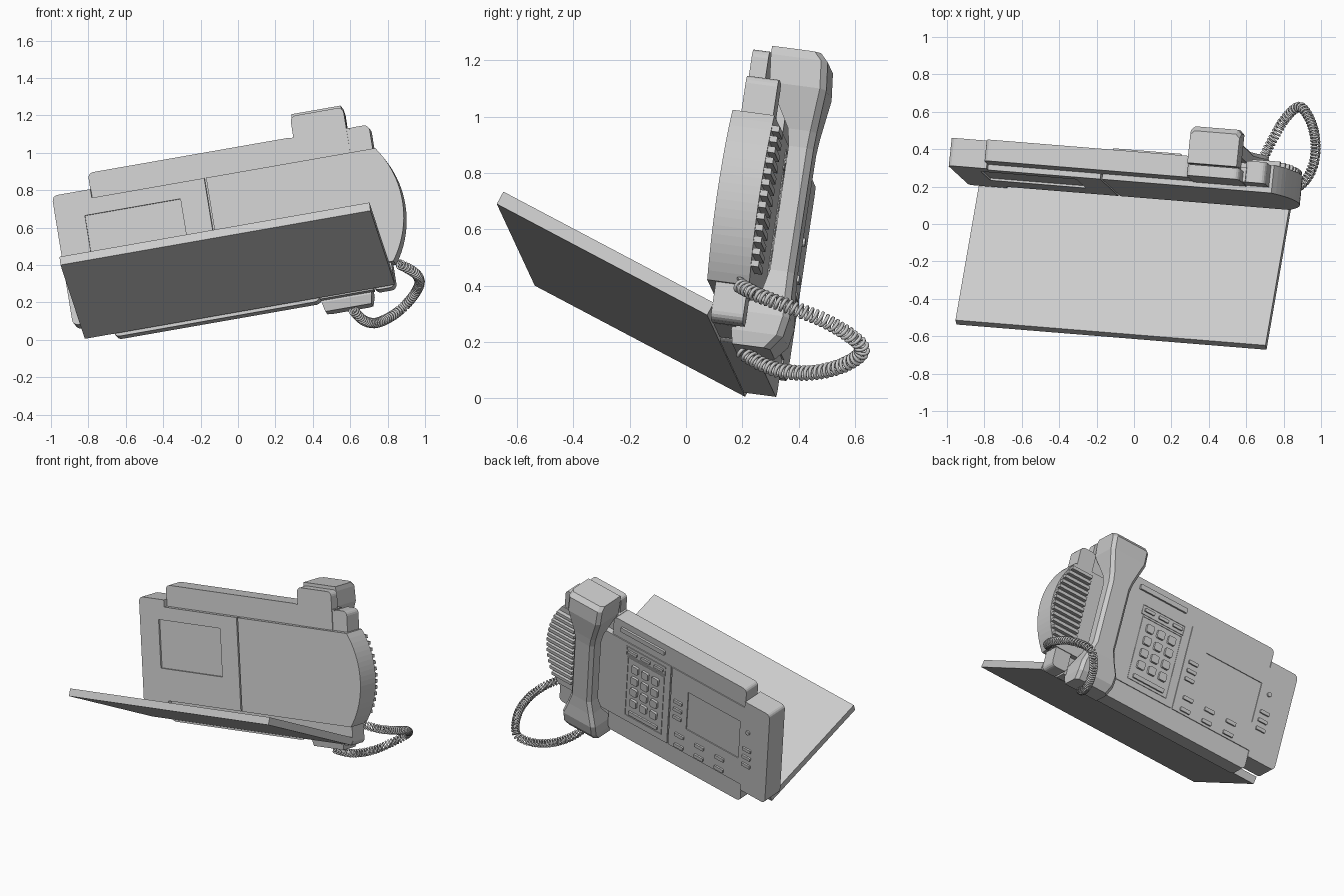
import bpy, bmesh, math
from mathutils import Vector, Matrix

if "Cube" in bpy.data.objects:
    bpy.data.objects.remove(bpy.data.objects["Cube"])

# Tilted frame of the phone: a = along its width, b = up its face, c = towards the keypad
U = Vector((.982, -.08, .172)).normalized()
V = Vector((-.159, .146, .976))
V = (V - U * V.dot(U)).normalized()
N = V.cross(U)
TILT = Matrix((U, N, V)).transposed().to_4x4()


def add(name, bm):
    bmesh.ops.recalc_face_normals(bm, faces=bm.faces)
    me = bpy.data.meshes.new(name)
    bm.to_mesh(me)
    bm.free()
    ob = bpy.data.objects.new(name, me)
    ob.matrix_world = TILT
    bpy.context.collection.objects.link(ob)
    return ob


def loft(name, rings):
    """Closed skin through rings of (a, b, c) points."""
    bm = bmesh.new()
    vs = [[bm.verts.new((a, c, b)) for a, b, c in r] for r in rings]
    n = len(vs[0])
    for r, s in zip(vs, vs[1:]):
        for i in range(n):
            j = (i + 1) % n
            bm.faces.new((r[i], r[j], s[j], s[i]))
    bm.faces.new(vs[0])
    bm.faces.new(vs[-1])
    return add(name, bm)


def prism(name, outline, c0, c1):
    return loft(name, [[(a, b, c) for a, b in outline] for c in (c0, c1)])


def corner(x, y, r, start, n=4):
    return [(x + r * math.cos(start + i * math.pi / 2 / n),
             y + r * math.sin(start + i * math.pi / 2 / n)) for i in range(n + 1)]


def rounded(a0, a1, b0, b1, r):
    if r == 0:
        return [(a0, b0), (a1, b0), (a1, b1), (a0, b1)]
    q = math.pi / 2
    return (corner(a1 - r, b1 - r, r, 0) + corner(a0 + r, b1 - r, r, q)
            + corner(a0 + r, b0 + r, r, 2 * q) + corner(a1 - r, b0 + r, r, 3 * q))


def slab(name, a0, a1, b0, b1, c0, c1, r=0):
    return prism(name, rounded(a0, a1, b0, b1, r), c0, c1)


def button(name, a, b, w, h, c0=.25, c1=.267):
    return slab(name, a - w / 2, a + w / 2, b - h / 2, b + h / 2, c0, c1, min(w, h) * .2)


def arc_a(b):
    """Right edge of the body, a shallow arc."""
    return .982 - .53 + math.sqrt(max(.53 ** 2 - (b - .6) ** 2, 0))


# Stand plate, at 20 degrees to the phone
plate = [(-.68, .463), (.122, .166), (.139, .213), (-.663, .510)]
loft("stand_plate", [[(a, b, c) for c, b in plate] for a in (-.82, .868)])

# Body: core bar, display half, keypad half with arc end
slab("core_bar", -.663, .458, .15, 1.048, .135, .25, .03)
slab("right_tab", .75, .867, .156, 1.044, .135, .25, .03)
left = (corner(-.84, .925, .03, math.pi / 2) + corner(-.84, .275, .03, math.pi)
        + [(-.66, .245), (-.66, .29), (-.048, .29), (-.048, .908), (-.66, .908), (-.66, .955)])
display_half = prism("display_half", left, .105, .256)
arc = [(arc_a(.29 + .618 * i / 20), .29 + .618 * i / 20) for i in range(21)]
prism("keypad_half", [(-.038, .908), (-.038, .29)] + arc, .105, .256)

# Recesses for underside label panel and screen
for name, dims in (("panel_cutter", (-.712, -.192, .50, .82, .05, .117)),
                   ("screen_cutter", (-.63, -.19, .485, .78, .242, .3))):
    cutter = slab(name, *dims)
    cutter.hide_render = True
    cutter.hide_viewport = True
    cutter.display_type = 'WIRE'
    mod = display_half.modifiers.new(name, 'BOOLEAN')
    mod.object = cutter
    mod.solver = 'EXACT'

# Handset cradle
slab("cradle_back", .457, .745, .30, 1.16, .13, .19, .03)
slab("cradle_top", .445, .76, .85, 1.045, .135, .215)
slab("cradle_bottom", .458, .75, .16, .32, .135, .215)

# Speaker grille slats
for i in range(13):
    b = .365 + i * .041
    slab("grille_slat", .755, arc_a(b) - .008, b - .011, b + .011, .24, .283)

# Handset: stations of (b, half width, inner c, outer c)
stations = [(.10, .125, .21, .345), (.15, .136, .20, .385), (.22, .136, .215, .398),
            (.31, .105, .285, .39), (.39, .082, .30, .386), (.84, .082, .30, .388),
            (.90, .092, .29, .392), (1.05, .136, .205, .408), (1.15, .138, .195, .398),
            (1.18, .134, .195, .37)]
rings = []
for b, w, c0, c1 in stations:
    k = .022
    rings.append([(.595 + s, b, c) for s, c in
                  ((-w, c0), (w, c0), (w, c1 - k), (w - k, c1), (k - w, c1), (-w, c1 - k))])
loft("handset", rings)

# Keypad, function keys and soft keys
for a in (.08, .165, .25):
    for b in (.73, .64, .55, .46):
        button("dial_key", a, b, .056, .056, .25, .272)
for a in (.06, .17, .28):
    button("line_key", a, .845, .075, .022)
button("keypad_bar", .165, .37, .24, .03)
button("label_bar", .205, .985, .37, .034, .245, .264)
for a in (-.14, -.31, -.48):
    for b in (.405, .32):
        button("menu_key", a, b, .075, .026)
for i in range(3):
    button("soft_key_inner", -.115, .66 - i * .062, .07, .024)
    button("soft_key_outer", -.70, .588 - i * .062, .07, .024)
prism("indicator_light", [(-.70 + .016 * math.cos(t * math.pi / 6),
                           .726 + .016 * math.sin(t * math.pi / 6)) for t in range(12)], .25, .266)

# Thin frames around keypad and line keys
for a0, a1, b0, b1 in ((.005, .335, .81, .88), (.01, .32, .335, .80)):
    for f in ((a0, a1, b1 - .005, b1), (a0, a1, b0, b0 + .005),
              (a0, a0 + .005, b0, b1), (a1 - .005, a1, b0, b1)):
        slab("key_frame", *f, .25, .26)

# Coiled cord: helix wound round a smooth path
pts = [Vector(p) for p in ((.80, .17, .43), (.86, .185, .405), (.935, .26, .365), (.970, .38, .32),
                           (.955, .52, .262), (.89, .625, .18), (.81, .565, .12),
                           (.735, .44, .09), (.67, .31, .105), (.61, .20, .165), (.58, .2, .2))]
path = []
for i in range(1, len(pts) - 2):
    p, q, r, s = pts[i - 1:i + 3]
    for j in range(100):
        t = j / 100
        path.append(.5 * (2 * q + (r - p) * t + (2 * p - 5 * q + 4 * r - s) * t ** 2
                          + (3 * q - p - 3 * r + s) * t ** 3))
plane = Vector((-.114, .071, .113)).normalized()
cu = bpy.data.curves.new("coiled_cord", 'CURVE')
cu.dimensions = '3D'
cu.bevel_depth = .0065
cu.bevel_resolution = 1
cu.use_fill_caps = True
sp = cu.splines.new('POLY')
sp.points.add(len(path) - 3)
length = 0
for i in range(1, len(path) - 1):
    step = path[i] - path[i - 1]
    length += step.length
    side = (path[i + 1] - path[i - 1]).normalized().cross(plane).normalized()
    up = side.cross(path[i + 1] - path[i - 1]).normalized()
    ang = length / .0195 * math.tau
    co = path[i] + .022 * (side * math.cos(ang) + up * math.sin(ang))
    sp.points[i - 1].co = (*co, 1)
cord = bpy.data.objects.new("coiled_cord", cu)
bpy.context.collection.objects.link(cord)
